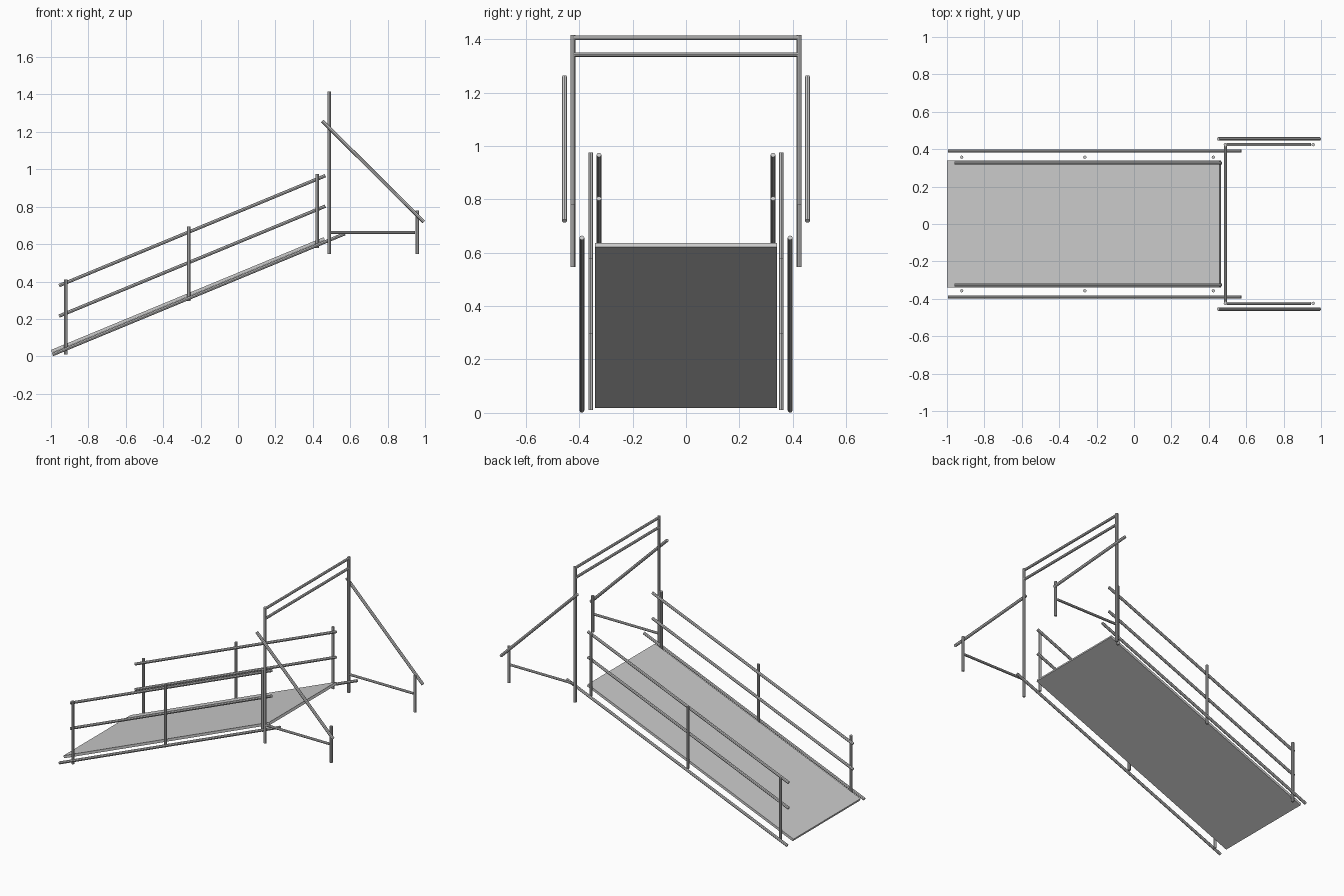
import bpy, bmesh
from mathutils import Vector, Matrix

if "Cube" in bpy.data.objects:
    bpy.data.objects.remove(bpy.data.objects["Cube"])


def make_object(name, bm):
    mesh = bpy.data.meshes.new(name)
    bm.to_mesh(mesh)
    bm.free()
    obj = bpy.data.objects.new(name, mesh)
    bpy.context.collection.objects.link(obj)
    return obj


def tube(name, a, b, r=0.009, sides=8):
    """Capped straight tube running from a to b."""
    a, b = Vector(a), Vector(b)
    d = b - a
    bm = bmesh.new()
    turn = d.to_track_quat('Z', 'Y').to_matrix().to_4x4()
    bmesh.ops.create_cone(bm, cap_ends=True, segments=sides, radius1=r, radius2=r,
                          depth=d.length, matrix=Matrix.Translation((a + b) / 2) @ turn)
    return make_object(name, bm)


# sloping deck: side profile extruded across the width
profile = [(-0.994, 0.019), (0.464, 0.622), (0.458, 0.637), (-1.0, 0.034)]
bm = bmesh.new()
face = bm.faces.new([bm.verts.new((x, -0.34, z)) for x, z in profile])
ext = bmesh.ops.extrude_face_region(bm, geom=[face])
bmesh.ops.translate(bm, vec=(0, 0.68, 0),
                    verts=[v for v in ext["geom"] if isinstance(v, bmesh.types.BMVert)])
bmesh.ops.recalc_face_normals(bm, faces=bm.faces)
make_object("ramp_deck", bm)

# tubes in each side plane: name, y, (x, z) start, (x, z) end, radius
side_tubes = [
    ("stringer", 0.39, (-0.992, 0.009), (0.572, 0.656), 0.009),
    ("top_handrail", 0.326, (-0.957, 0.378), (0.467, 0.966), 0.009),
    ("middle_handrail", 0.326, (-0.957, 0.215), (0.467, 0.803), 0.009),
    ("lower_post", 0.357, (-0.921, 0.01), (-0.921, 0.412), 0.009),
    ("middle_post", 0.357, (-0.263, 0.295), (-0.263, 0.693), 0.009),
    ("upper_post", 0.357, (0.424, 0.578), (0.424, 0.975), 0.009),
    ("frame_upright", 0.424, (0.489, 0.546), (0.489, 1.415), 0.0095),
    ("outer_short_post", 0.424, (0.958, 0.546), (0.958, 0.78), 0.009),
    ("horizontal_tie", 0.424, (0.498, 0.662), (0.946, 0.662), 0.008),
    ("diagonal_brace", 0.455, (0.451, 1.258), (0.993, 0.719), 0.0095),
]
for name, y, (x0, z0), (x1, z1), r in side_tubes:
    for side, s in (("front", -1), ("back", 1)):
        tube(f"{name}_{side}", (x0, s * y, z0), (x1, s * y, z1), r)

# crossbars of the overhead frame
for name, z in (("upper_crossbar", 1.405), ("lower_crossbar", 1.342)):
    tube(name, (0.489, -0.424, z), (0.489, 0.424, z), 0.0085)
